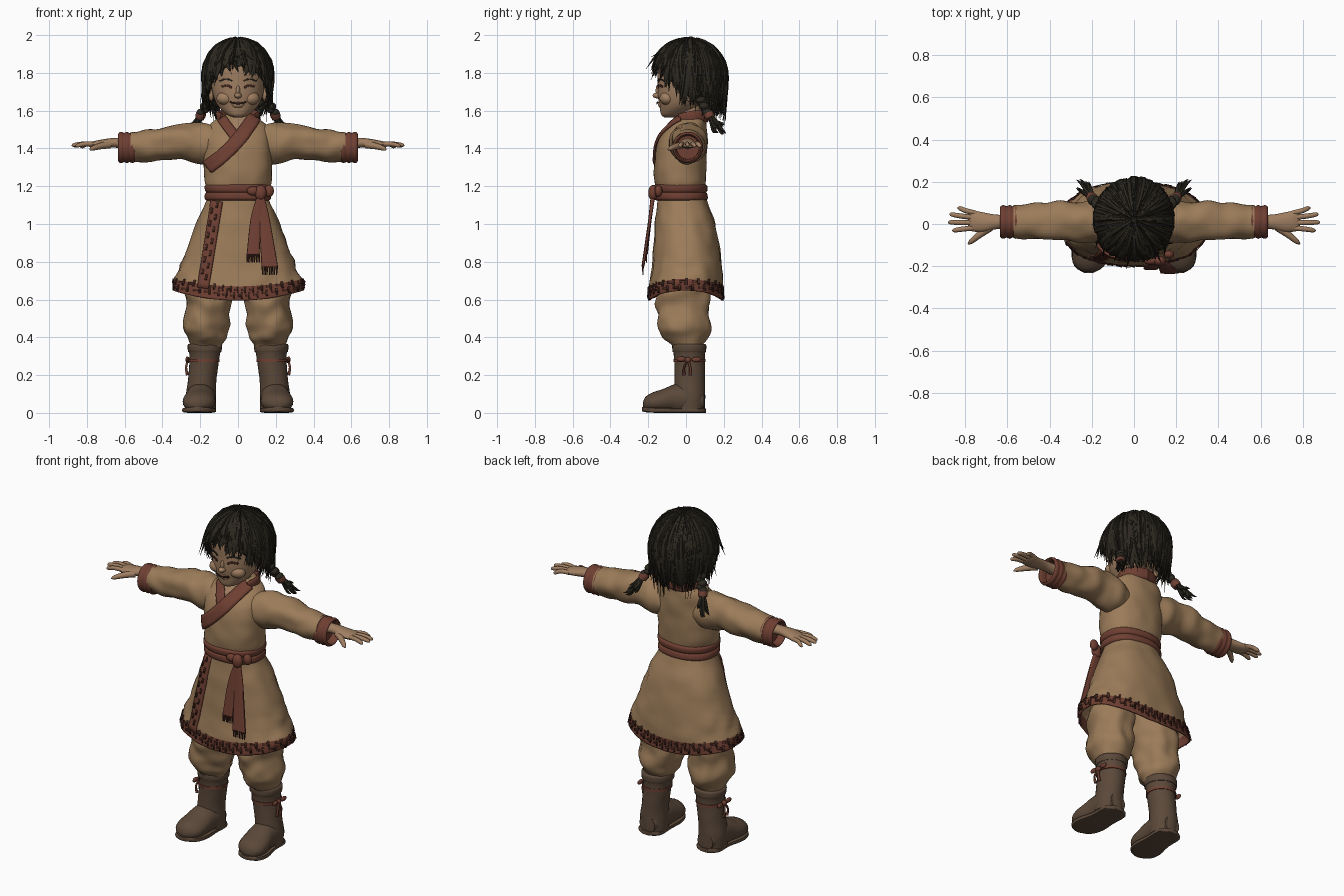
import bpy, bmesh, random
from math import sin, cos, pi, radians
from mathutils import Vector, Matrix, noise
from mathutils.bvhtree import BVHTree

if "Cube" in bpy.data.objects:
    bpy.data.objects.remove(bpy.data.objects["Cube"])
random.seed(4)


def material(name, *rgb):
    m = bpy.data.materials.new(name)
    m.use_nodes = True
    m.diffuse_color = (*rgb, 1)
    m.node_tree.nodes["Principled BSDF"].inputs["Base Color"].default_value = (*rgb, 1)
    return m


CLOTH = material("tan cloth", .33, .2, .1)
SKIN = material("skin", .35, .21, .12)
TRIM = material("red brown trim", .16, .05, .032)
DARK = material("dark pattern", .07, .025, .017)
BOOT = material("boot leather", .105, .066, .042)
HAIR = material("black hair", .025, .021, .014)
X, Y, Z = Vector((1, 0, 0)), Vector((0, 1, 0)), Vector((0, 0, 1))


def finish(bm, name, *mats, mirror=False, solid=0, offset=-1):
    bmesh.ops.recalc_face_normals(bm, faces=bm.faces)
    me = bpy.data.meshes.new(name)
    bm.to_mesh(me)
    ob = bpy.data.objects.new(name, me)
    bpy.context.collection.objects.link(ob)
    for m in mats:
        me.materials.append(m)
    bpy.ops.object.select_all(action='DESELECT')
    ob.select_set(True)
    bpy.context.view_layer.objects.active = ob
    bpy.ops.object.shade_smooth_by_angle(angle=radians(45))
    if mirror:
        ob.modifiers.new("mirror", 'MIRROR').use_mirror_merge = False
    if solid:
        mod = ob.modifiers.new("thickness", 'SOLIDIFY')
        mod.thickness, mod.offset = solid, offset
    return ob


def smooth(rows, k):
    """Resample rows of numbers with a smooth curve, k steps per span."""
    out, last = [], len(rows) - 1
    for i in range(last):
        quad = rows[max(i - 1, 0)], rows[i], rows[i + 1], rows[min(i + 2, last)]
        for t in [j / k for j in range(k)]:
            out.append([b + .5 * t * (c - a + t * (2*a - 5*b + 4*c - d + t * (3*b - a - 3*c + d)))
                        for a, b, c, d in zip(*quad)])
    return out + [list(rows[-1])]


def tube(bm, rows, n=16, frame=None, k=3, wrinkle=0, square=1, ref=Vector((.3, 9, .7)), caps=(1, 1)):
    """Loft rings along rows of x, y, z and two radii."""
    rows = smooth(rows, k)
    mids = [Vector(r[:3]) for r in rows]
    loops = []
    for i, r in enumerate(rows):
        if frame:
            u, v = frame
        else:
            t = (mids[min(i + 1, len(mids) - 1)] - mids[max(i - 1, 0)]).normalized()
            u = t.cross(mids[i] - ref).normalized()
            v = t.cross(u)
        ring = []
        for j in range(n):
            c, s = [(abs(w) ** square) * (1 if w > 0 else -1) for w in (cos(2*pi*j/n), sin(2*pi*j/n))]
            d = u * c * max(r[3], .001) + v * s * max(r[4], .001)
            if wrinkle:
                d *= 1 + wrinkle * noise.noise((mids[i] + d) * 13)
            ring.append(bm.verts.new(mids[i] + d))
        loops.append(ring)
    for p, q in zip(loops, loops[1:]):
        for j in range(n):
            bm.faces.new((p[j], p[j - 1], q[j - 1], q[j]))
    for end, on in zip((loops[0], loops[-1]), caps):
        if on:
            bm.faces.new(end)


def ball(bm, c, r):
    bmesh.ops.create_uvsphere(bm, u_segments=14, v_segments=9, radius=1,
                              matrix=Matrix.Translation(c) @ Matrix.Diagonal((*r, 1)))


def part(name, mat, rows, mirror=False, solid=0, **kw):
    bm = bmesh.new()
    tube(bm, rows, **kw)
    return finish(bm, name, mat, mirror=mirror, solid=solid)


def strip(bm, bvh, path, w, around=False, k=6, lift=.004):
    """Lay a flat band on a surface, from the front or all around."""
    scale, last, rows = (.3 if around else 1), Vector(), []
    pts = [Vector((h * scale, z)) for h, z in smooth(path, k)]
    for i, p in enumerate(pts):
        t = (pts[min(i + 1, len(pts) - 1)] - pts[max(i - 1, 0)]).normalized()
        row = []
        for s in (-.5, -.25, 0, .25, .5):
            h, z = p + Vector((-t.y, t.x)) * w * s
            out = Vector((cos(h / scale), sin(h / scale), 0)) if around else -Y
            start = out + Z * z + (Vector() if around else X * h)
            hit, normal, *_ = bvh.ray_cast(start, -out)
            if hit:
                last = hit + normal * lift
            row.append(bm.verts.new(last))
        rows.append(row)
    for p, q in zip(rows, rows[1:]):
        for j in range(4):
            bm.faces.new((p[j], p[j + 1], q[j + 1], q[j]))


# Tunic with coloured hem
bm = bmesh.new()
tube(bm, [(0, 0, .595, .35, .2), (0, 0, .67, .338, .195), (0, .005, .8, .293, .183),
          (0, -.005, 1, .222, .16), (0, -.02, 1.12, .166, .13), (0, -.03, 1.17, .16, .127),
          (0, -.03, 1.23, .177, .137), (0, -.027, 1.35, .182, .138), (0, -.015, 1.45, .18, .126),
          (0, .012, 1.52, .155, .098), (0, .028, 1.56, .108, .077), (0, .035, 1.58, .08, .06)],
     n=56, frame=(X, Y), k=5, wrinkle=.045, square=.88, caps=(0, 1))
for f in bm.faces:
    f.material_index = f.calc_center_median().z < .67
for v in bm.verts:
    if v.co.z < .9:
        v.co.z += .05 * (v.co.x / .34) ** 2 * (.9 - v.co.z) / .3
bmesh.ops.recalc_face_normals(bm, faces=bm.faces)
body = BVHTree.FromBMesh(bm)
finish(bm, "tunic", CLOTH, TRIM, solid=.008)

# Crossed collar and front edge
bm = bmesh.new()
strip(bm, body, [(-.085, 1.555), (-.06, 1.52), (-.015, 1.46)], .05)
strip(bm, body, [(.085, 1.56), (.06, 1.52), (0, 1.44), (-.08, 1.36), (-.155, 1.3)], .07, lift=.009)
strip(bm, body, [(-.11, 1.12), (-.145, .9), (-.185, .66)], .06)
finish(bm, "collar_and_front_edge", TRIM, solid=.012, offset=0)
part("back_collar", TRIM, [(.085, -.03, 1.55, .034, .012), (.105, .03, 1.565, .034, .012),
     (.07, .09, 1.57, .034, .012), (0, .112, 1.572, .034, .012)], mirror=True, ref=Vector((0, .03, 1.57)))

# Key pattern on hem and front edge
bm = bmesh.new()
steps = 64
for i in range(steps):
    a, b = 2 * pi * i / steps, 2 * pi * (i + 1) / steps
    z = .62 + .03 * (i % 2) + .045 * cos(a) ** 2
    strip(bm, body, [(a, z), (b, z)], .011, True, 1)
    strip(bm, body, [(b, z - .016), (b, z + .016)], .011, True, 1)
for i in range(13):
    z = .7 + .032 * i
    x = -.178 + (z - .7) * .15 + .012 * (-1) ** i
    strip(bm, body, [(x, z), (x + .006, z + .03)], .01, k=1, lift=.013)
finish(bm, "key_pattern", DARK, solid=.004, offset=0)

# Neck opening
bm = bmesh.new()
strip(bm, body, [(0, 1.57), (0, 1.51)], .055, lift=.002)
finish(bm, "neck_opening", SKIN)

# Belt, knot and hanging tails
part("belt", TRIM, [(0, -.028, 1.125, .165, .13), (0, -.028, 1.135, .175, .142), (0, -.03, 1.16, .174, .141),
     (0, -.03, 1.168, .168, .136), (0, -.03, 1.176, .174, .142), (0, -.03, 1.2, .177, .144),
     (0, -.03, 1.21, .166, .132)], n=48, frame=(X, Y), square=.88, wrinkle=.02)
bm = bmesh.new()
ball(bm, (.12, -.175, 1.165), (.032, .025, .042))
ball(bm, (.165, -.145, 1.175), (.026, .02, .033))
ball(bm, (.08, -.175, 1.175), (.035, .018, .024))
finish(bm, "belt_knot", TRIM)
fringe = bmesh.new()
for side, x, y, z, w in (("right", .08, -.21, .84, .034), ("left", .168, -.228, .775, .044)):
    part(side + "_belt_tail", TRIM, [(.12, -.175, 1.15, .018, .012), ((x + .11) / 2, -.19, 1.03, .028, .009),
         (x, y, z, w, .008)], frame=(X, Y), square=.6, k=5)
    for i in range(7):
        h = x + w * (i - 3) / 3.4
        tube(fringe, [(h, y, z + .005, .006, .006), (h + random.uniform(-.004, .004), y, z - .045, .003, .003)],
             n=6, frame=(X, Y), k=1)
finish(fringe, "belt_fringe", DARK)

# Sleeves and folded cuffs
part("sleeves", CLOTH, [(.1, 0, 1.42, .09, .09), (.19, .01, 1.425, .102, .108), (.28, .012, 1.435, .094, .094),
     (.38, .015, 1.43, .096, .09), (.48, .01, 1.415, .084, .084), (.57, .01, 1.405, .074, .076)],
     mirror=True, n=32, frame=(Y, Z), k=6, wrinkle=.14)
cuff = [(.545 + .0145 * i, .01, 1.405, .074 + .006 * (i % 2), .077 + .006 * (i % 2)) for i in range(7)]
part("cuffs", TRIM, cuff + [(.63, .01, 1.405, .064, .066), (.59, .01, 1.405, .06, .062)],
     mirror=True, n=32, frame=(Y, Z), k=2)

# Hands
bm = bmesh.new()
tube(bm, [(.57, .01, 1.425, .034, .03), (.65, .01, 1.43, .034, .026), (.71, .008, 1.425, .046, .024),
          (.765, .015, 1.42, .05, .018), (.785, .018, 1.417, .042, .01)], frame=(Y, Z))
for y, tx, ty, tz in ((.052, .835, .075, 1.41), (.03, .873, .045, 1.415), (.006, .88, .008, 1.418), (-.018, .86, -.03, 1.415)):
    tube(bm, [(.75, y, 1.422, .012, .012), ((tx + .76) / 2, (y + ty) / 2, 1.424, .0125, .0125),
              (tx - .01, ty, tz, .01, .01), (tx, ty, tz, .003, .003)], n=10)
tube(bm, [(.68, -.015, 1.42, .02, .02), (.73, -.05, 1.412, .017, .016), (.77, -.082, 1.4, .012, .012),
          (.785, -.095, 1.393, .003, .003)], n=10)
finish(bm, "hands", SKIN, mirror=True)

# Baggy trousers
part("trousers", CLOTH, [(.12, 0, .85, .11, .11), (.145, -.01, .68, .13, .135), (.155, -.015, .56, .122, .14),
     (.172, -.005, .46, .125, .135), (.165, 0, .4, .105, .115), (.168, .01, .36, .08, .085),
     (.17, .015, .33, .07, .075)], mirror=True, n=36, frame=(X, Y), k=6, wrinkle=.16)

# Boots
bm = bmesh.new()
tube(bm, [(.175, .018, .365, .078, .078), (.176, .018, .36, .09, .09), (.176, .018, .325, .088, .089),
          (.177, .018, .315, .081, .083), (.182, .02, .24, .077, .08), (.19, .02, .17, .074, .08),
          (.195, .02, .09, .08, .082), (.195, .02, .02, .08, .08)], n=28, frame=(X, Y), wrinkle=.04)
tube(bm, [(.195, .095, .06, .05, .05), (.195, .03, .075, .078, .08), (.198, -.05, .075, .08, .08),
          (.205, -.12, .062, .086, .064), (.21, -.18, .055, .08, .052), (.214, -.215, .05, .05, .034),
          (.215, -.228, .045, .012, .01)], n=24, frame=(X, Z), wrinkle=.04)
for v in bm.verts:
    v.co.z = max(v.co.z, .018)
finish(bm, "boots", BOOT, mirror=True)
part("boot_soles", BOOT, [(.195, .105, .012, .03, .012), (.195, .07, .012, .075, .012), (.197, -.03, .012, .077, .012),
     (.206, -.13, .014, .09, .014), (.212, -.2, .016, .07, .014), (.214, -.232, .02, .02, .012)],
     mirror=True, n=16, frame=(X, Z), square=.4)

# Boot ties
bm = bmesh.new()
tube(bm, [(.18, .018, .285, .083, .085), (.18, .018, .27, .083, .085)], n=28, frame=(X, Y))
ball(bm, (.265, .01, .28), (.014, .018, .016))
for dy, dz in ((-.035, .02), (.045, .015)):
    ball(bm, (.268, .01 + dy, .275 + dz / 2), (.01, .025, .014))
for dy in (-.02, .012):
    tube(bm, [(.265, .01, .28, .006, .006), (.275, .01 + dy, .24, .006, .006), (.268, .01 + dy, .2, .008, .008)], n=8)
finish(bm, "boot_ties", TRIM, mirror=True)

# Head with nose, ears and neck
bm = bmesh.new()
tube(bm, [(0, -.085, 1.565, .025, .03), (0, -.07, 1.58, .06, .062), (0, -.035, 1.625, .106, .105),
          (0, -.012, 1.68, .131, .137), (0, 0, 1.75, .143, .15), (0, .005, 1.84, .143, .153),
          (0, .01, 1.91, .105, .115), (0, .01, 1.95, .03, .03)], n=36, frame=(X, Y), k=5)
bmesh.ops.recalc_face_normals(bm, faces=bm.faces)
face = BVHTree.FromBMesh(bm)
ball(bm, (0, -.152, 1.68), (.02, .025, .015))
ball(bm, (0, -.147, 1.705), (.011, .014, .03))
ball(bm, (0, -.13, 1.633), (.035, .018, .02))
for s in (-1, 1):
    ball(bm, (s * .142, .015, 1.685), (.014, .026, .036))
    ball(bm, (s * .065, -.1, 1.665), (.05, .04, .036))
tube(bm, [(0, .025, 1.5, .065, .06), (0, .015, 1.65, .062, .062)], frame=(X, Y))
finish(bm, "head", SKIN)

# Painted eyes, brows and mouth
bm = bmesh.new()
for s in (-1, 1):
    strip(bm, face, [(s * .033, 1.722), (s * .055, 1.733), (s * .085, 1.727)], .011)
strip(bm, face, [(-.04, 1.648), (0, 1.64), (.04, 1.648)], .008, lift=.012)
finish(bm, "eyes_and_mouth", DARK, solid=.004, offset=0)
bm = bmesh.new()
for s in (-1, 1):
    strip(bm, face, [(s * .03, 1.757), (s * .06, 1.768), (s * .095, 1.757)], .007)
finish(bm, "brows", HAIR, solid=.004, offset=0)

# Hair cap and loose locks flowing from the crown
CROWN = Vector((0, .02, 1.79))


def scalp(a, phi, r):
    low = max(0, phi / (pi / 2) - 1)
    s = 1 - .32 * low * low if low else sin(phi)
    z = -.24 * low if low else .19 * cos(phi)
    return CROWN + Vector((.178 * sin(a) * s, -.19 * cos(a) * s, z)) * r


def hairline(a):
    t = min(1, abs(a) / 2.3)
    return 1.2 + 1.55 * t * t * (3 - 2 * t)


bm = bmesh.new()
grid = [[bm.verts.new(scalp(a, hairline(a) * j / 14 + .01, .95)) for j in range(15)]
        for a in [2 * pi * i / 48 - pi for i in range(48)]]
for i in range(48):
    for j in range(14):
        bm.faces.new((grid[i][j], grid[i - 1][j], grid[i - 1][j + 1], grid[i][j + 1]))
finish(bm, "hair_cap", HAIR, solid=.01)
bm = bmesh.new()
for i in range(330):
    a = random.uniform(-pi, pi)
    thin = random.random() < .25
    start, end = random.uniform(.05, 1.1), min(2.95, hairline(a) + random.uniform(-.15, .3))
    swirl, flick = random.uniform(-.25, .25), random.uniform(0, .3 if thin else .13)
    base, width = random.uniform(.95, 1.02), .007 if thin else random.uniform(.012, .024)
    rows = []
    for t in (0, .2, .45, .7, .88, 1):
        p = scalp(a + swirl * t * t, start + (end - start) * t, base + flick * t ** 4 + .03 * sin(pi * t))
        p.z = min(p.z, 1.988)
        rows.append((*p, width * (1 - t ** 3) * (.4 + t), .011 * (1 - t ** 3)))
    tube(bm, rows, n=6, k=2, ref=CROWN)
finish(bm, "hair_locks", HAIR)

# Braids with ties and tufts
bm = bmesh.new()
for i in range(7):
    t = i / 6
    ball(bm, (.135 + .055 * t + .006 * (-1) ** i, .06 + .055 * t, 1.69 - .1 * t), (.029 - .005 * t, .028, .021))
for i in range(14):
    dx, dy, dz = [random.uniform(-.028, .028) for _ in range(3)]
    tube(bm, [(.198, .122, 1.58, .009, .009), (.215 + dx / 2, .145 + dy / 2, 1.545, .011, .01),
              (.235 + dx, .17 + dy, 1.51 + dz, .007, .007), (.25 + dx * 1.4, .185 + dy, 1.5 + dz, .001, .001)], n=6)
finish(bm, "braids", HAIR, mirror=True)
part("braid_ties", TRIM, [(.192, .113, 1.592, .024, .024), (.197, .121, 1.578, .027, .027),
     (.204, .13, 1.56, .024, .024)], mirror=True)
